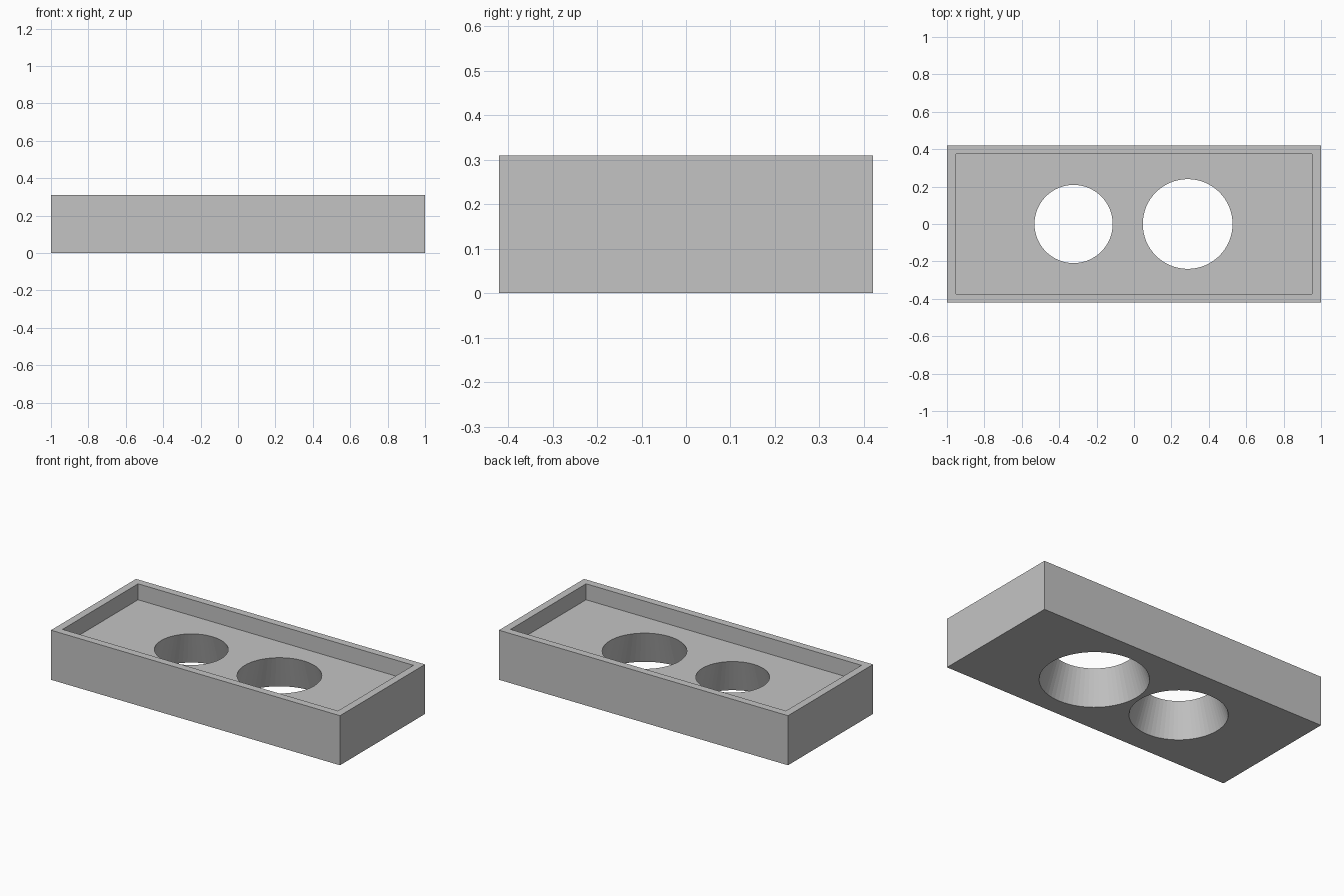
import bpy

default_cube = bpy.data.objects.get("Cube")
if default_cube:
    bpy.data.objects.remove(default_cube, do_unlink=True)

HALF_X, HALF_Y, HEIGHT = 1.0, 0.42, 0.31
WALL, FLOOR = 0.047, 0.21
# Each hole: centre x, radius at the tray floor, radius at the underside
HOLES = [(-0.323, 0.209, 0.275), (0.287, 0.24, 0.306)]

grey = bpy.data.materials.new("plain grey")
grey.use_nodes = True
colour = (0.55, 0.55, 0.55, 1)
grey.diffuse_color = colour
grey.node_tree.nodes["Principled BSDF"].inputs["Base Color"].default_value = colour


def box(name, half_x, half_y, bottom, top):
    bpy.ops.mesh.primitive_cube_add(size=2, location=(0, 0, (bottom + top) / 2))
    obj = bpy.context.object
    obj.name = name
    obj.scale = (half_x, half_y, (top - bottom) / 2)
    bpy.ops.object.transform_apply(location=True, rotation=False, scale=True)
    obj.data.materials.append(grey)
    return obj


def tapered_cutter(x, r_top, r_bottom):
    # Extend the cone past both surfaces, keeping its slope
    over = 0.05
    extra = (r_bottom - r_top) / FLOOR * over
    bpy.ops.mesh.primitive_cone_add(
        vertices=64, radius1=r_bottom + extra, radius2=r_top - extra,
        depth=FLOOR + 2 * over, location=(x, 0, FLOOR / 2))
    obj = bpy.context.object
    obj.name = "hole_cutter"
    obj.data.materials.append(grey)
    return obj


def cut(target, cutter):
    cutter.hide_render = True
    mod = target.modifiers.new("cut", "BOOLEAN")
    mod.operation = "DIFFERENCE"
    mod.solver = "EXACT"
    mod.object = cutter
    bpy.context.view_layer.objects.active = target
    bpy.ops.object.modifier_apply(modifier=mod.name)
    bpy.data.objects.remove(cutter, do_unlink=True)


# Solid block with a shallow rectangular recess in the top
tray = box("tray", HALF_X, HALF_Y, 0, HEIGHT)
cut(tray, box("recess_cutter", HALF_X - WALL, HALF_Y - WALL, FLOOR, HEIGHT + 0.1))

# Two round holes that widen toward the underside
for hole in HOLES:
    cut(tray, tapered_cutter(*hole))
